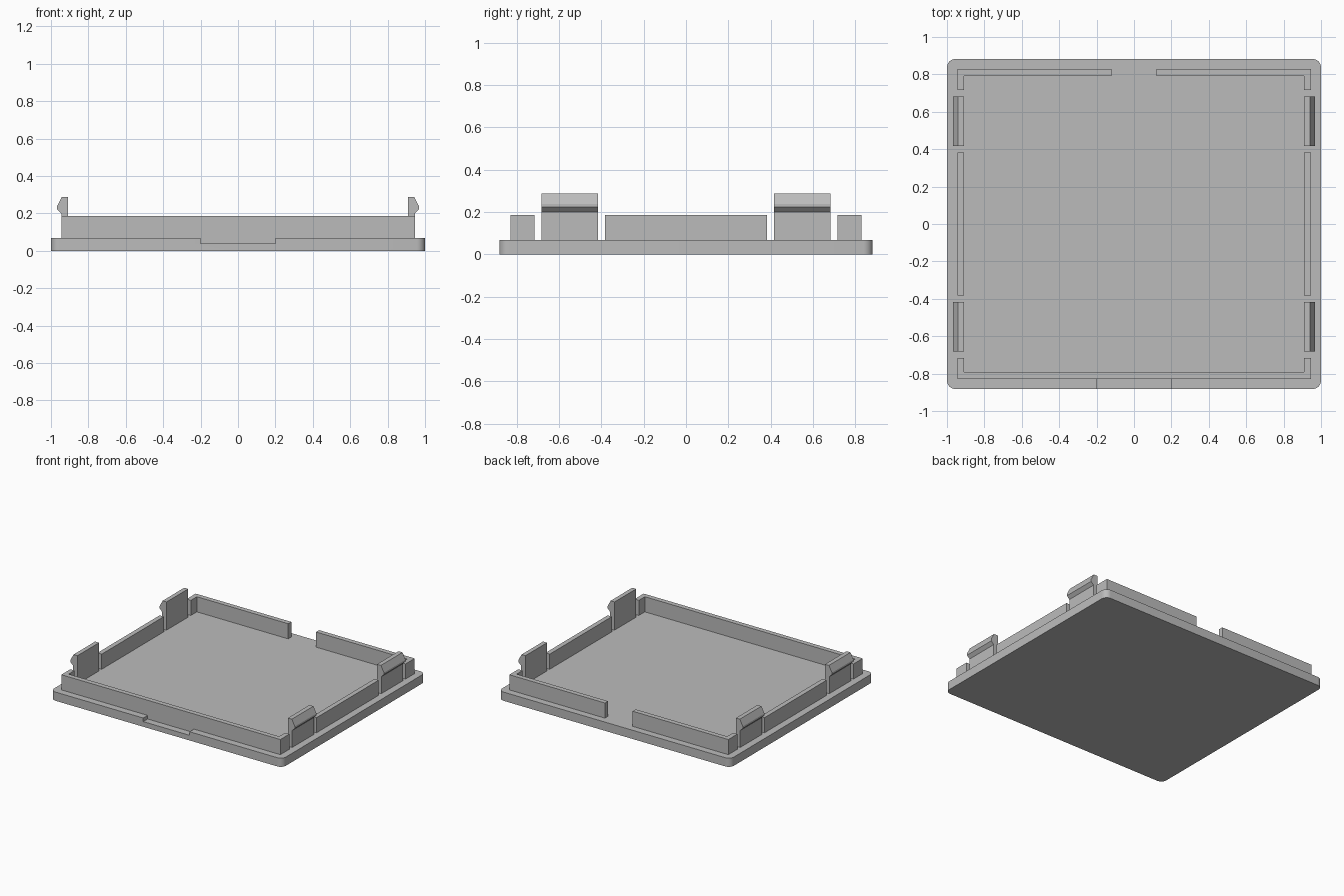
import bpy
import bmesh
from math import radians
from mathutils import Vector

default = bpy.data.objects.get("Cube")
if default:
    bpy.data.objects.remove(default, do_unlink=True)

# Main dimensions
HALF_X, HALF_Y, BASE_TOP = 1.0, 0.882, 0.068
OUT_X, IN_X = 0.945, 0.908
OUT_Y, IN_Y = 0.828, 0.79
WALL_TOP, RETURN_Y, GAP = 0.186, 0.716, 0.12

grey = bpy.data.materials.new("plain grey")
grey.use_nodes = True
colour = (0.5, 0.5, 0.5, 1)
grey.diffuse_color = colour
shader = next(n for n in grey.node_tree.nodes if n.type == "BSDF_PRINCIPLED")
shader.inputs["Base Color"].default_value = colour


def extrude(name, outline, direction):
    """Solid made by sweeping a closed outline of 3D points along a direction."""
    bm = bmesh.new()
    face = bm.faces.new([bm.verts.new(p) for p in outline])
    moved = bmesh.ops.extrude_face_region(bm, geom=[face])["geom"]
    bmesh.ops.translate(bm, vec=Vector(direction),
                        verts=[g for g in moved if isinstance(g, bmesh.types.BMVert)])
    bmesh.ops.recalc_face_normals(bm, faces=bm.faces)
    mesh = bpy.data.meshes.new(name)
    bm.to_mesh(mesh)
    bm.free()
    mesh.materials.append(grey)
    obj = bpy.data.objects.new(name, mesh)
    bpy.context.collection.objects.link(obj)
    return obj


def upright(name, plan, bottom, top):
    return extrude(name, [(x, y, bottom) for x, y in plan], (0, 0, top - bottom))


def rect(x0, x1, y0, y1):
    return [(x0, y0), (x1, y0), (x1, y1), (x0, y1)]


# Base plate with rounded vertical corners
base = upright("base_plate", rect(-HALF_X, HALF_X, -HALF_Y, HALF_Y), 0, BASE_TOP)
bm = bmesh.new()
bm.from_mesh(base.data)
corners = [e for e in bm.edges if abs(e.verts[0].co.z - e.verts[1].co.z) > 0.01]
bmesh.ops.bevel(bm, geom=corners, offset=0.045, segments=8, profile=0.5, affect="EDGES")
bm.to_mesh(base.data)
bm.free()

# Pry notch in the front edge
cutter = upright("notch_cutter", rect(-0.2, 0.2, -1, -OUT_Y), 0.04, 0.2)
cutter.hide_render = True
bpy.context.view_layer.objects.active = base
base.select_set(True)
notch = base.modifiers.new("notch", "BOOLEAN")
notch.operation, notch.solver, notch.object = "DIFFERENCE", "EXACT", cutter
bpy.ops.object.modifier_apply(modifier=notch.name)
bpy.data.objects.remove(cutter, do_unlink=True)
bpy.ops.object.shade_smooth_by_angle(angle=radians(30))

# Front wall with a short return at each end
upright("front_wall", [
    (-OUT_X, -OUT_Y), (OUT_X, -OUT_Y), (OUT_X, -RETURN_Y), (IN_X, -RETURN_Y),
    (IN_X, -IN_Y), (-IN_X, -IN_Y), (-IN_X, -RETURN_Y), (-OUT_X, -RETURN_Y),
], BASE_TOP, WALL_TOP)

# Clip section: upright tongue with an outward hook
clip_section = [(IN_X, BASE_TOP), (OUT_X, BASE_TOP), (OUT_X, 0.2), (0.968, 0.223),
                (0.968, 0.238), (0.942, 0.288), (IN_X, 0.288)]

for side, s in (("left", 1), ("right", -1)):
    # Back wall halves, split by the central gap
    upright(f"back_wall_{side}", [
        (s * GAP, OUT_Y), (s * OUT_X, OUT_Y), (s * OUT_X, RETURN_Y),
        (s * IN_X, RETURN_Y), (s * IN_X, IN_Y), (s * GAP, IN_Y),
    ], BASE_TOP, WALL_TOP)
    # Side walls between the clips
    upright(f"side_wall_{side}", rect(s * IN_X, s * OUT_X, -0.383, 0.383),
            BASE_TOP, WALL_TOP)
    # Snap clips
    for end, y in (("front", -0.682), ("back", 0.416)):
        extrude(f"snap_clip_{end}_{side}",
                [(s * x, y, z) for x, z in clip_section], (0, 0.266, 0))
